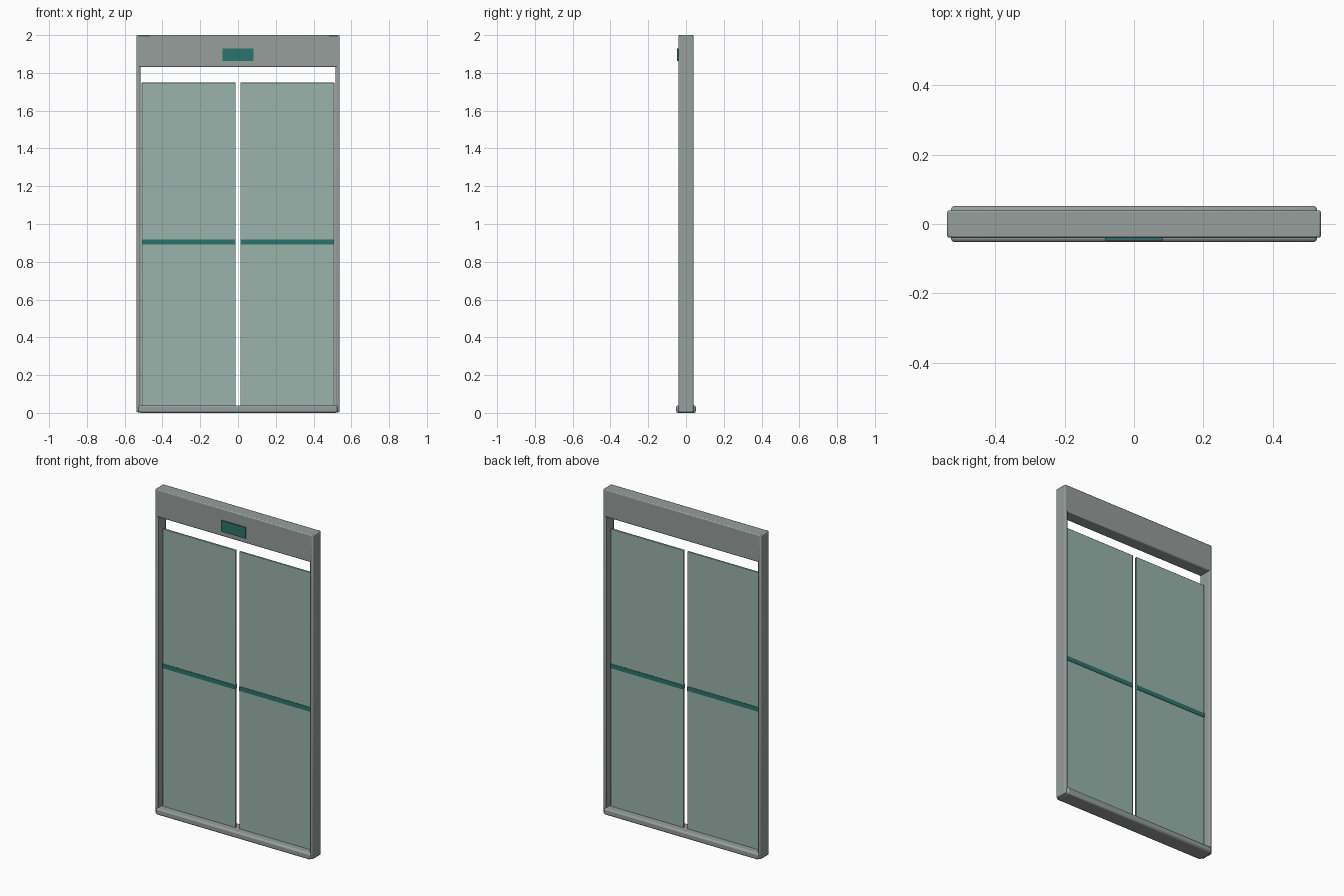
import bpy
import math

if "Cube" in bpy.data.objects:
    bpy.data.objects.remove(bpy.data.objects["Cube"])


def material(name, color):
    m = bpy.data.materials.new(name)
    m.diffuse_color = (*color, 1.0)
    m.use_nodes = True
    m.node_tree.nodes["Principled BSDF"].inputs["Base Color"].default_value = m.diffuse_color
    return m


GREY = material("frame_grey", (0.305, 0.342, 0.332))
GLASS = material("glass_green", (0.314, 0.456, 0.407))
TEAL = material("dark_teal", (0.025, 0.174, 0.150))


def box(name, mat, x, y, z, bevel=0.0):
    """Box from (min, max) ranges on each axis, with optional rounded edges."""
    bpy.ops.mesh.primitive_cube_add(
        size=1, location=[(a + b) / 2 for a, b in (x, y, z)])
    ob = bpy.context.object
    ob.name = name
    ob.scale = [b - a for a, b in (x, y, z)]
    bpy.ops.object.transform_apply(location=False, rotation=False, scale=True)
    ob.data.materials.append(mat)
    if bevel:
        mod = ob.modifiers.new("rounded_edges", "BEVEL")
        mod.width = bevel
        mod.segments = 2
        bpy.ops.object.shade_smooth_by_angle(angle=math.radians(30))
    return ob


def mirrored(side, a, b):
    return tuple(sorted((side * a, side * b)))


# Header and threshold
box("header", GREY, (-0.53, 0.53), (-0.04, 0.04), (1.83, 2.0), 0.006)
box("threshold", GREY, (-0.527, 0.527), (-0.052, 0.052), (0.0, 0.04), 0.01)

# Left and right sides
for label, s in (("left", -1), ("right", 1)):
    box(label + "_jamb", GREY, mirrored(s, 0.517, 0.538),
        (-0.0395, 0.0395), (0.003, 2.0), 0.006)
    box(label + "_glass_panel", GLASS, mirrored(s, 0.013, 0.51),
        (-0.006, 0.006), (0.035, 1.748), 0.002)
    # Safety stripe wraps both faces of the glass
    box(label + "_safety_stripe", TEAL, mirrored(s, 0.014, 0.508),
        (-0.0085, 0.0085), (0.891, 0.918))

# Sign plate on the front of the header
box("sign_plate", TEAL, (-0.083, 0.083), (-0.047, -0.039), (1.862, 1.93))
